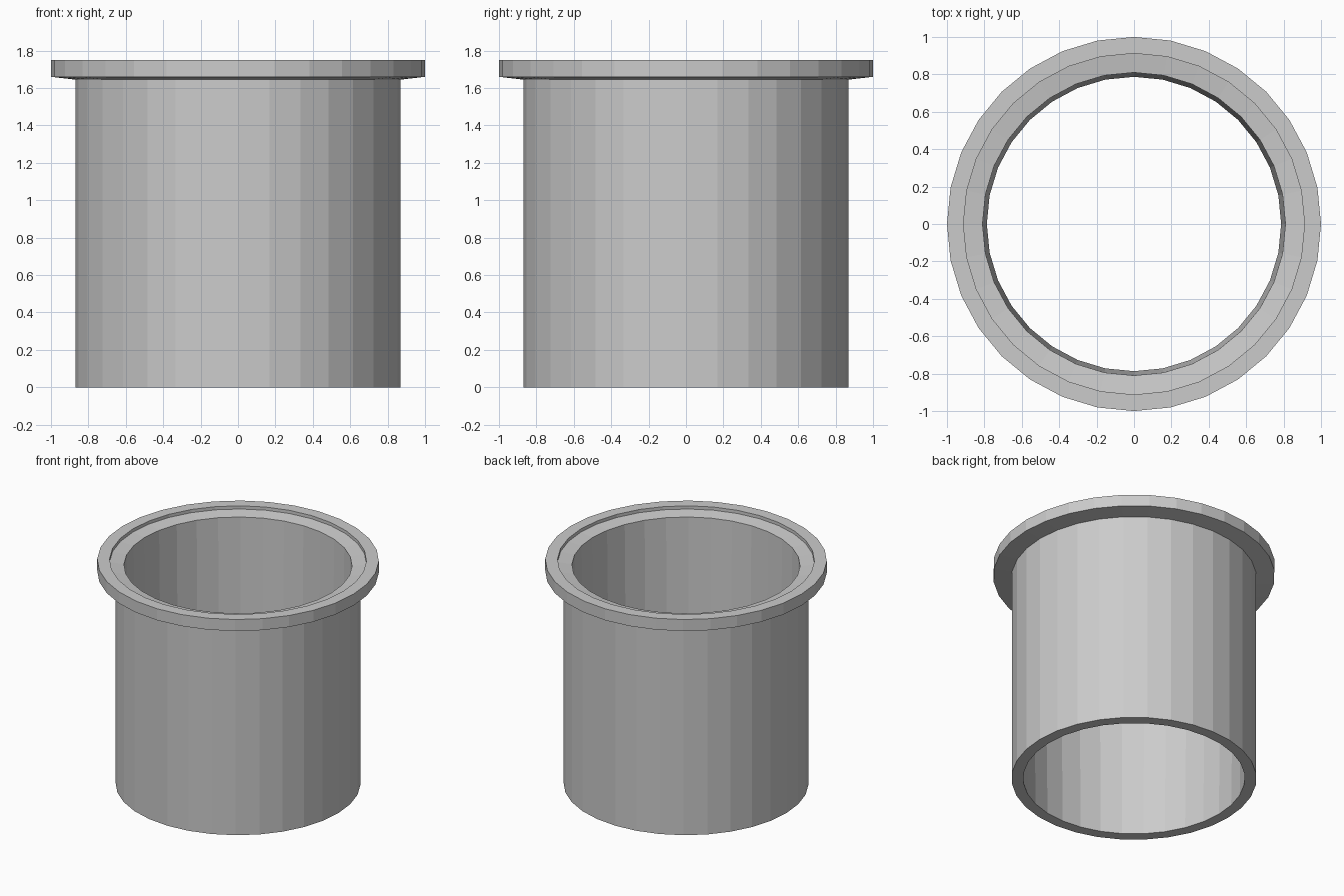
import bpy, bmesh, math

if "Cube" in bpy.data.objects:
    bpy.data.objects.remove(bpy.data.objects["Cube"])

SEGMENTS = 32

def lathe(name, profile):
    """Spin a closed (radius, z) profile around the z axis."""
    bm = bmesh.new()
    rings = []
    for r, z in profile:
        rings.append([bm.verts.new((r * math.cos(2 * math.pi * i / SEGMENTS),
                                    r * math.sin(2 * math.pi * i / SEGMENTS), z))
                      for i in range(SEGMENTS)])
    for a, b in zip(rings, rings[1:] + rings[:1]):
        for i in range(SEGMENTS):
            j = (i + 1) % SEGMENTS
            bm.faces.new((a[i], a[j], b[j], b[i]))
    bmesh.ops.recalc_face_normals(bm, faces=bm.faces)
    mesh = bpy.data.meshes.new(name)
    bm.to_mesh(mesh)
    bm.free()
    obj = bpy.data.objects.new(name, mesh)
    bpy.context.collection.objects.link(obj)
    return obj

# Open sleeve with a slightly tapered bore and a flange with a recessed ledge
lathe("flanged_sleeve", [
    (0.787, 0.0), (0.87, 0.0),       # bottom rim
    (0.87, 1.645), (1.0, 1.66),      # outer wall, flange underside
    (1.0, 1.75), (0.912, 1.75),      # flange edge and top
    (0.912, 1.725), (0.81, 1.71),    # recessed ledge
])
